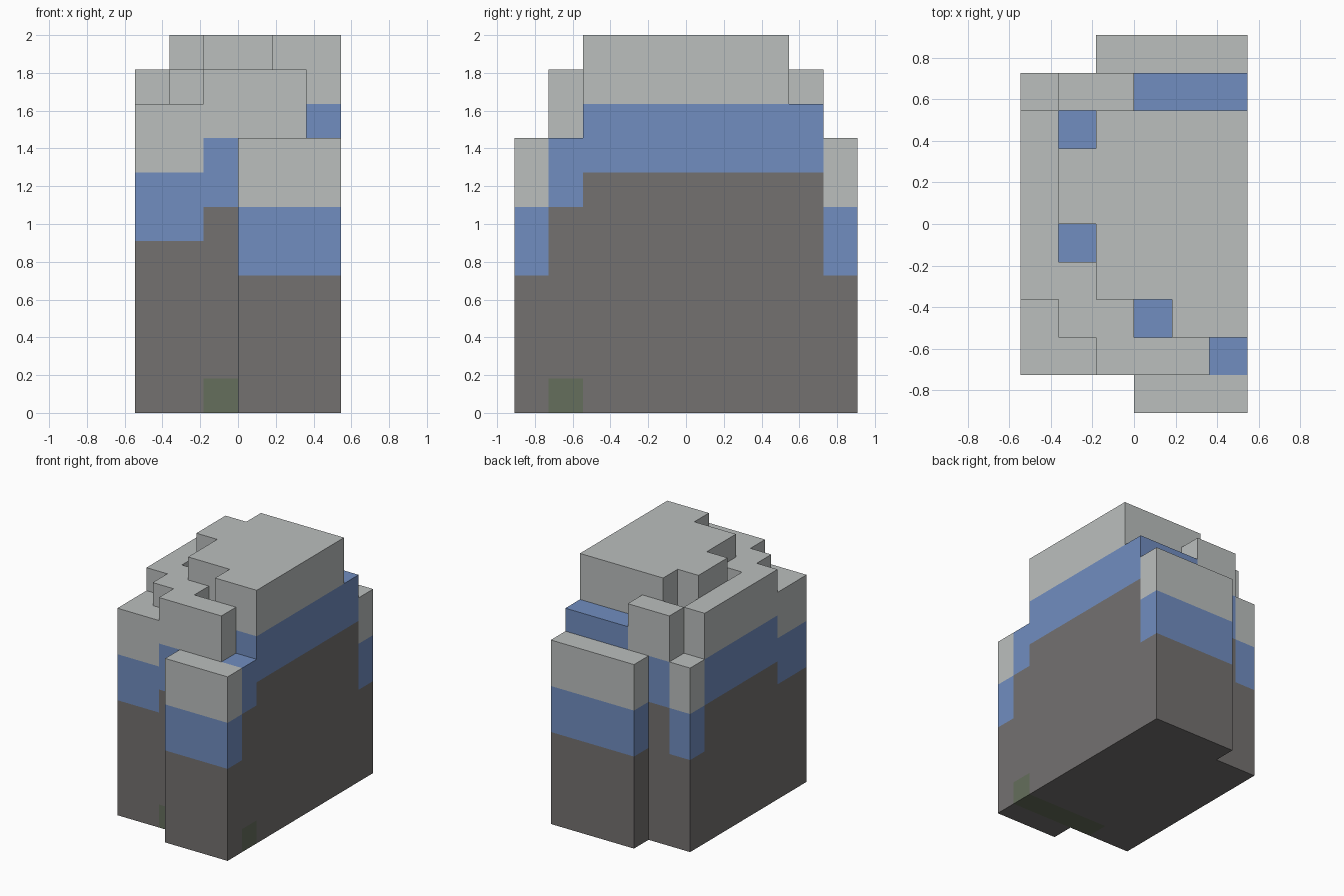
import bpy
import bmesh
from mathutils import Vector

cube = bpy.data.objects.get("Cube")
if cube:
    bpy.data.objects.remove(cube, do_unlink=True)

UNIT = 2 / 11
ORIGIN = Vector((-3, -5, 0))

# Stone height of each column, rows run front to back, dots are empty ground
STONE = ["...444", "556666", "566777", "667777", "677777",
         "677777", "677777", "677777", "466777", "..4444"]
BAND = 2   # thickness of the soil band and of the cap
BARE = {(5, 1), (3, 2), (1, 4), (1, 7), (3, 8), (4, 8), (5, 8)}  # columns without a cap

COLOURS = {
    "stone_base": ("dark stone", (0.174, 0.165, 0.163)),
    "soil_band": ("blue", (0.165, 0.27, 0.527)),
    "top_cap": ("pale grey", (0.497, 0.521, 0.515)),
    "mossy_strip": ("moss green", (0.13, 0.156, 0.107)),
}


def make_material(name, rgb):
    mat = bpy.data.materials.new(name)
    mat.use_nodes = True
    mat.diffuse_color = (*rgb, 1)
    mat.node_tree.nodes["Principled BSDF"].inputs["Base Color"].default_value = (*rgb, 1)
    return mat


def layer_at(i, j, k, stone):
    if k < stone:
        return "mossy_strip" if k == 0 and j == 1 and i >= 2 else "stone_base"
    return "soil_band" if k < stone + BAND else "top_cap"


# Fill the block grid column by column
cells = {}
for j, row in enumerate(STONE):
    for i, char in enumerate(row):
        if char == ".":
            continue
        stone = int(char)
        top = stone + BAND * (1 if (i, j) in BARE else 2)
        for k in range(top):
            cells[i, j, k] = layer_at(i, j, k, stone)


def exposed_quads(cell):
    """Corner loops of the sides of a block that touch open air."""
    for axis in range(3):
        for sign in (-1, 1):
            step = Vector((0, 0, 0))
            step[axis] = sign
            if tuple(int(c + s) for c, s in zip(cell, step)) in cells:
                continue
            u, v = Vector((0, 0, 0)), Vector((0, 0, 0))
            u[(axis + 1) % 3] = 0.5
            v[(axis + 2) % 3] = 0.5 * sign
            mid = Vector(cell) + Vector((0.5, 0.5, 0.5)) + step / 2
            yield [mid - u - v, mid + u - v, mid + u + v, mid - u + v]


# One object for each layer
for part, (colour, rgb) in COLOURS.items():
    bm = bmesh.new()
    for cell, layer in cells.items():
        if layer == part:
            for quad in exposed_quads(cell):
                bm.faces.new([bm.verts.new((p + ORIGIN) * UNIT) for p in quad])
    bmesh.ops.remove_doubles(bm, verts=bm.verts, dist=0.001)
    mesh = bpy.data.meshes.new(part)
    bm.to_mesh(mesh)
    bm.free()
    mesh.materials.append(make_material(colour, rgb))
    bpy.context.collection.objects.link(bpy.data.objects.new(part, mesh))
